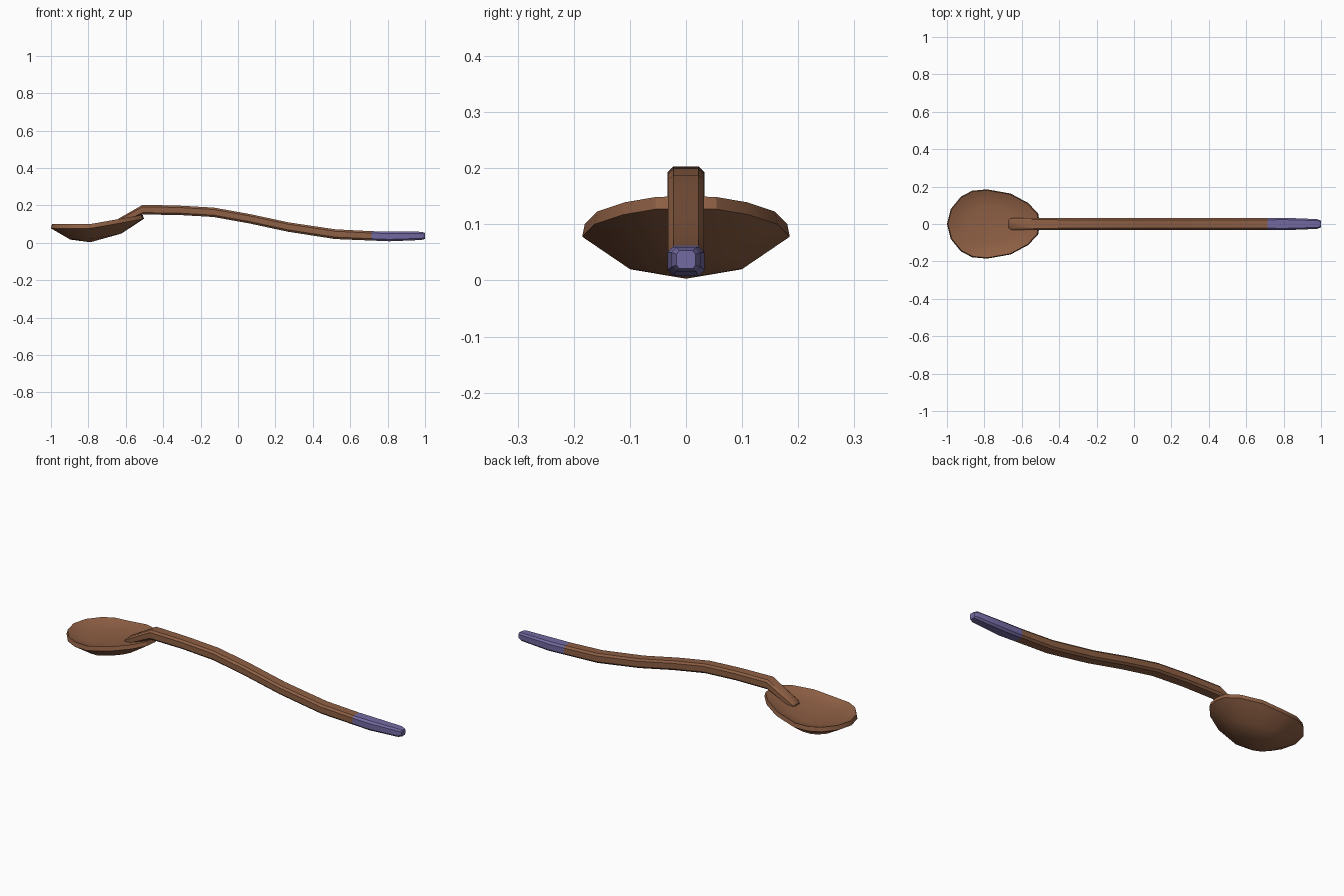
import bpy, bmesh, math

if "Cube" in bpy.data.objects:
    bpy.data.objects.remove(bpy.data.objects["Cube"])

def material(name, rgb):
    m = bpy.data.materials.new(name)
    m.diffuse_color = (*rgb, 1)
    m.use_nodes = True
    m.node_tree.nodes["Principled BSDF"].inputs["Base Color"].default_value = m.diffuse_color
    return m

wood = material("brown wood", (0.27, 0.115, 0.058))
purple = material("purple grip", (0.17, 0.145, 0.36))

def interp(table, x):
    for (a, u), (b, v) in zip(table, table[1:]):
        if x <= b:
            return u + (v - u) * max(0, (x - a) / (b - a))
    return table[-1][1]

def loft(name, rings, mats, start=None, end=None):
    """Skin closed rings; ends are closed by a point or by a flat cap."""
    bm = bmesh.new()
    loops = [[bm.verts.new(p) for p in r] for r in rings]
    n = len(loops[0])
    for a, b in zip(loops, loops[1:]):
        for i in range(n):
            j = (i + 1) % n
            bm.faces.new((a[i], a[j], b[j], b[i]))
    for loop, tip in ((loops[0], start), (loops[-1], end)):
        if tip:
            c = bm.verts.new(tip)
            for i in range(n):
                bm.faces.new((loop[i], loop[(i + 1) % n], c))
        else:
            bm.faces.new(loop)
    bmesh.ops.recalc_face_normals(bm, faces=bm.faces)
    me = bpy.data.meshes.new(name)
    bm.to_mesh(me)
    bm.free()
    for m in mats:
        me.materials.append(m)
    ob = bpy.data.objects.new(name, me)
    bpy.context.collection.objects.link(ob)
    bpy.context.view_layer.objects.active = ob
    ob.select_set(True)
    bpy.ops.object.shade_smooth_by_angle(angle=math.radians(32))
    ob.select_set(False)
    return ob

# bowl: egg-shaped outline, tilted rim, shallow hollow on top
half = [(-1, 0), (-0.98, 0.08), (-0.925, 0.147), (-0.865, 0.178), (-0.785, 0.185),
        (-0.66, 0.163), (-0.565, 0.112), (-0.512, 0.055), (-0.503, 0)]
outline = half + [(x, -y) for x, y in half[-2:0:-1]]
rim = [(-1, 0.10), (-0.79, 0.10), (-0.62, 0.13), (-0.5, 0.152)]
belly = [(-0.9, 0.017), (-0.78, 0.021), (-0.62, 0.05)]
CX = -0.77

def ring(scale, z):
    pts = [(CX + (x - CX) * scale, y * scale) for x, y in outline]
    return [(x, y, z(x)) for x, y in pts]

loft("bowl", [
    ring(0.55, lambda x: interp(rim, x) - 0.022),
    ring(0.82, lambda x: interp(rim, x) - 0.013),
    ring(0.975, lambda x: interp(rim, x)),
    ring(1.0, lambda x: interp(rim, x) - 0.023),
    ring(0.55, lambda x: interp(belly, x)),
], [wood], start=(CX, 0, 0.079), end=(-0.79, 0, 0.003))

# handle: chamfered bar; stations are x, centre z, half width, half height
stations = [(-0.67, 0.093, 0.022, 0.012), (-0.655, 0.102, 0.031, 0.018),
            (-0.51, 0.177, 0.033, 0.026), (-0.32, 0.174, 0.032, 0.025),
            (-0.13, 0.163, 0.032, 0.025), (0.06, 0.129, 0.032, 0.025),
            (0.27, 0.084, 0.032, 0.025), (0.52, 0.046, 0.032, 0.026),
            (0.715, 0.037, 0.032, 0.025), (0.81, 0.034, 0.033, 0.026),
            (0.98, 0.037, 0.026, 0.022), (1.0, 0.037, 0.017, 0.016)]

def section(x, z, w, h):
    slope = 0.0
    for a, b in zip(stations, stations[1:]):
        if a[0] <= x < b[0]:
            slope = (b[1] - a[1]) / (b[0] - a[0]) * 0.3
    quad = [(w, 0.6 * h), (0.7 * w, h)]
    pts = quad + [(-y, d) for y, d in quad[::-1]]
    pts += [(y, -d) for y, d in pts[::-1]]
    lean = slope if x > -0.5 and x < 0.7 else 0
    return [(x - d * lean, y, z + d) for y, d in pts]

handle = loft("handle", [section(*s) for s in stations], [wood, purple])
# purple painted tip
for f in handle.data.polygons:
    f.material_index = int(f.center.x > 0.72)
